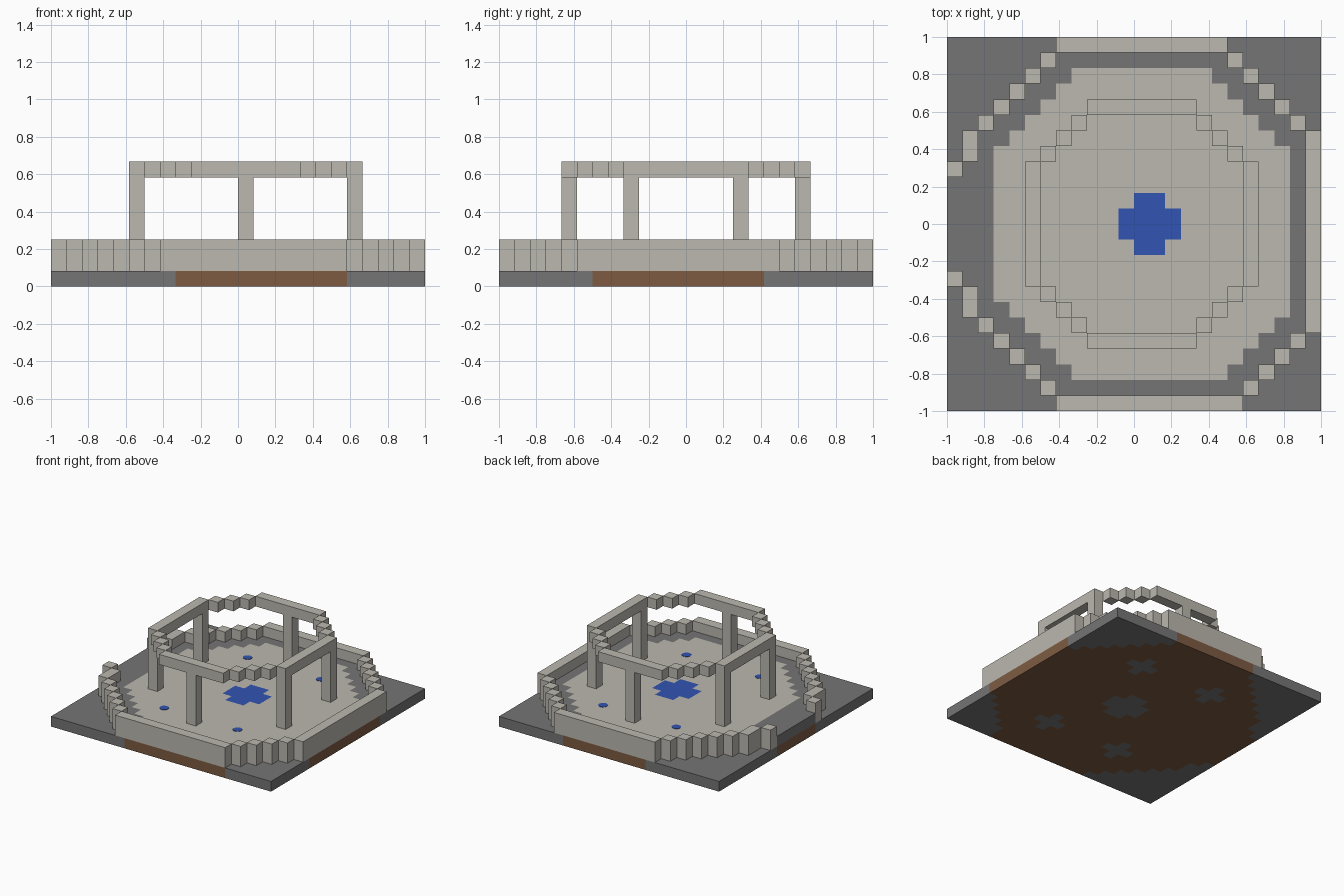
import bpy
import bmesh
import math

old = bpy.data.objects.get("Cube")
if old:
    bpy.data.objects.remove(old, do_unlink=True)

N = 24          # cells along each side
C = 2 / N       # cell size


def make_material(name, rgb):
    mat = bpy.data.materials.new(name)
    mat.use_nodes = True
    mat.diffuse_color = (*rgb, 1)
    mat.node_tree.nodes["Principled BSDF"].inputs["Base Color"].default_value = (*rgb, 1)
    return mat


PALE = make_material("pale stone", (0.50, 0.48, 0.43))
GREY = make_material("grey stone", (0.178, 0.178, 0.178))
EARTH = make_material("brown earth", (0.205, 0.105, 0.055))
WATER = make_material("blue water", (0.032, 0.091, 0.445))


def outline(points, closed=True):
    """Cells along straight and diagonal runs between corner cells."""
    cells = set()
    ends = points[1:] + points[:1] if closed else points[1:]
    for (i, j), (k, l) in zip(points, ends):
        steps = max(abs(k - i), abs(l - j))
        for s in range(steps + 1):
            cells.add((i + (k - i) * s // steps, j + (l - j) * s // steps))
    return cells


def fill(cells):
    """Fill each row of a closed convex outline."""
    result = set()
    for j in {c[1] for c in cells}:
        row = [c[0] for c in cells if c[1] == j]
        result |= {(i, j) for i in range(min(row), max(row) + 1)}
    return result


def build(name, cells, low, high, mats, rule=lambda cell: 0):
    """Blocky slab made from a set of grid cells, between two cell heights."""
    mesh = bpy.data.meshes.new(name)
    bm = bmesh.new()

    def quad(cell, corners):
        verts = [bm.verts.new((x * C - 1, y * C - 1, z * C)) for x, y, z in corners]
        bm.faces.new(verts).material_index = rule(cell)

    for cell in sorted(cells):
        i, j = cell
        ring = [(i, j), (i + 1, j), (i + 1, j + 1), (i, j + 1)]
        quad(cell, [(*p, high) for p in ring])
        quad(cell, [(*p, low) for p in reversed(ring)])
        for s, (di, dj) in enumerate([(0, -1), (1, 0), (0, 1), (-1, 0)]):
            if (i + di, j + dj) not in cells:
                a, b = ring[s], ring[(s + 1) % 4]
                quad(cell, [(*a, low), (*b, low), (*b, high), (*a, high)])
    bmesh.ops.remove_doubles(bm, verts=bm.verts[:], dist=C / 100)
    bmesh.ops.dissolve_limit(bm, angle_limit=math.radians(1), verts=bm.verts[:],
                             edges=bm.edges[:], delimit={'MATERIAL'})
    bmesh.ops.triangulate(bm, faces=[f for f in bm.faces if len(f.verts) > 4])
    bm.to_mesh(mesh)
    bm.free()
    for mat in mats:
        mesh.materials.append(mat)
    obj = bpy.data.objects.new(name, mesh)
    bpy.context.collection.objects.link(obj)
    return obj


# Layout of the low wall, open on one side, and of the floor inside it
wall_path = [(0, 15), (1, 16), (1, 17), (7, 23), (17, 23), (23, 17),
             (23, 5), (18, 0), (7, 0), (1, 6), (1, 7), (0, 8)]
wall = outline(wall_path, closed=False)
floor = fill(outline(wall_path)) - wall
tiles = fill(outline([(3, 7), (3, 16), (8, 21), (16, 21),
                      (21, 16), (21, 6), (17, 2), (8, 2)]))

# Pools: a central cross and four single cells
pool = {(i, j) for i in range(11, 15) for j in range(10, 14)
        if i in (12, 13) or j in (11, 12)}
small_pools = [(i, j) for i in (8, 16) for j in (5, 18)]
basins = set(pool)
for i, j in small_pools:
    basins |= {(i, j), (i + 1, j), (i - 1, j), (i, j + 1), (i, j - 1)}

# Earth lies under the floor and under the straight wall runs
straight = {c for c in wall if c[0] == N - 1 or c[1] in (0, N - 1)}
earth = (floor | straight) - {(7, 0), (7, 23), (17, 23), (23, 17), (23, 5)} - basins

plot = {(i, j) for i in range(N) for j in range(N)}
build("base", plot, 0, 1, [GREY, EARTH], lambda c: int(c in earth))
build("floor", floor, 1, 2, [GREY, PALE, WATER],
      lambda c: 2 if c in pool else int(c in tiles))
build("low_wall", wall, 1, 3, [PALE])

# Small round pools set on the floor
for n, (i, j) in enumerate(small_pools):
    bpy.ops.mesh.primitive_cylinder_add(
        vertices=12, radius=C * 0.43, depth=0.004,
        location=((i + 0.5) * C - 1, (j + 0.5) * C - 1, 2 * C + 0.001))
    disc = bpy.context.object
    disc.name = f"small_pool_{n + 1}"
    disc.data.materials.append(WATER)

# Six posts carrying the upper ring
posts = [(12, 4), (12, 19)] + [(i, j) for i in (5, 19) for j in (8, 15)]
for n, cell in enumerate(posts):
    build(f"post_{n + 1}", {cell}, 2, 7, [PALE])

ring_cells = outline([(5, 8), (5, 15), (9, 19), (15, 19),
                      (19, 15), (19, 8), (15, 4), (9, 4)])
build("upper_ring", ring_cells, 7, 8, [PALE])
